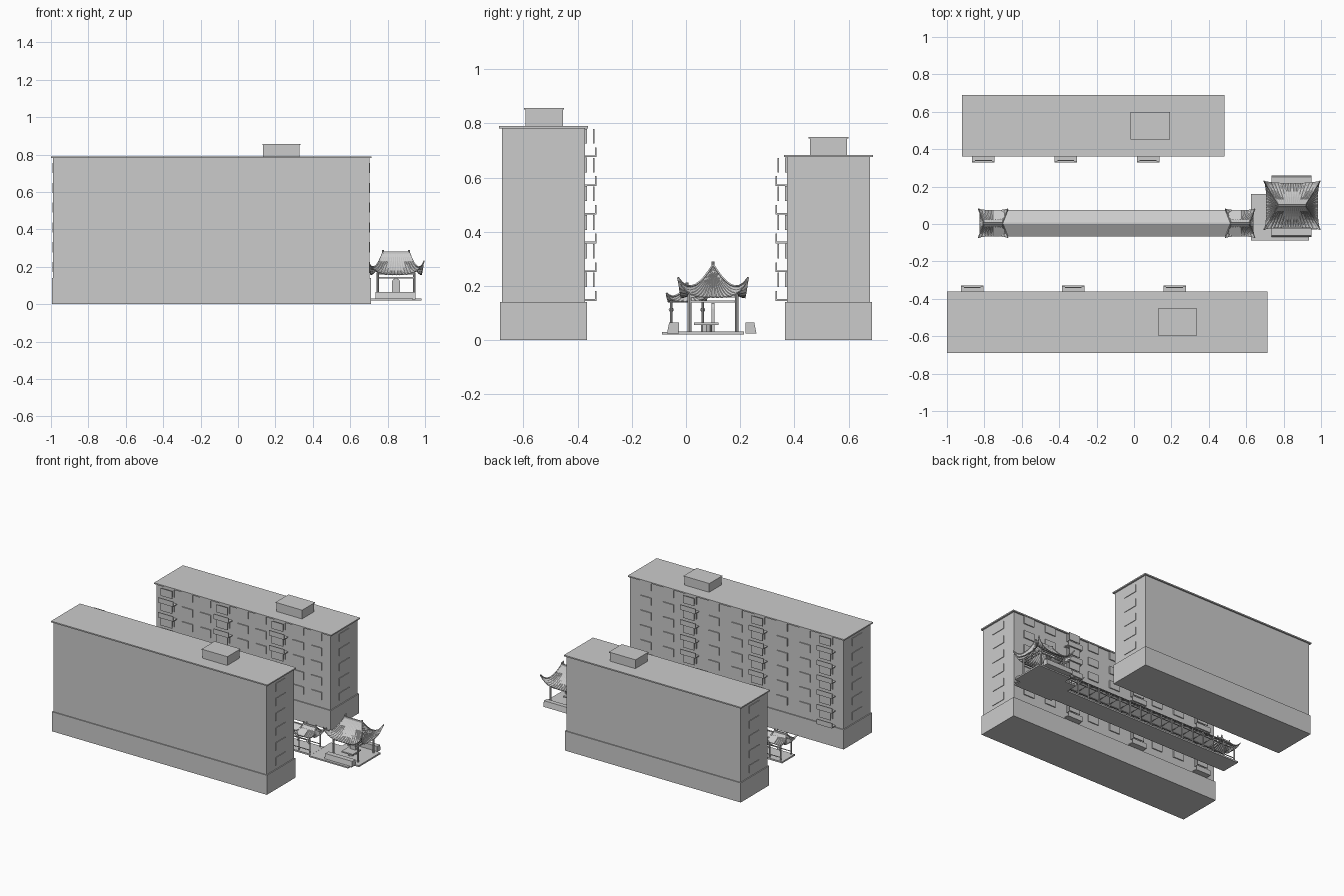
import bpy, bmesh
from math import radians
from mathutils import Matrix, Vector

if "Cube" in bpy.data.objects:
    bpy.data.objects.remove(bpy.data.objects["Cube"])

grey = bpy.data.materials.new("plain grey")
grey.use_nodes = True
grey.diffuse_color = (0.6, 0.6, 0.6, 1)
grey.node_tree.nodes["Principled BSDF"].inputs["Base Color"].default_value = (0.6, 0.6, 0.6, 1)


def finish(name, bm):
    bmesh.ops.recalc_face_normals(bm, faces=bm.faces)
    mesh = bpy.data.meshes.new(name)
    bm.to_mesh(mesh)
    bm.free()
    mesh.materials.append(grey)
    ob = bpy.data.objects.new(name, mesh)
    bpy.context.collection.objects.link(ob)
    return ob


def add_box(bm, x0, x1, y0, y1, z0, z1):
    m = Matrix.LocRotScale(Vector((x0 + x1, y0 + y1, z0 + z1)) / 2, None,
                           Vector((x1 - x0, abs(y1 - y0), z1 - z0)))
    return bmesh.ops.create_cube(bm, size=1, matrix=m)["verts"]


def boxes(name, items):
    bm = bmesh.new()
    for item in items:
        add_box(bm, *item)
    return finish(name, bm)


def add_post(bm, x, y, z0, z1, r):
    bmesh.ops.create_cone(bm, cap_ends=True, segments=8, radius1=r, radius2=r, depth=z1 - z0,
                          matrix=Matrix.Translation((x, y, (z0 + z1) / 2)))


def add_bar(bm, a, b, r):
    a, b = Vector(a), Vector(b)
    rot = (b - a).to_track_quat('Z', 'Y').to_matrix().to_4x4()
    bmesh.ops.create_cone(bm, cap_ends=True, segments=4, radius1=r, radius2=r,
                          depth=(b - a).length, matrix=Matrix.Translation((a + b) / 2) @ rot)


# Apartment blocks: side is the direction of the courtyard facade along y
def block(name, x0, x1, y0, y1, side, floors, stacks, bay, hut):
    top = 0.145 + 0.106 * floors
    boxes(name + "_base", [(x0 + .005, x1 - .005, y0 + .003, y1 - .003, 0, 0.14)])
    boxes(name + "_walls", [(x0 + .012, x1 - .012, y0 + .01, y1 - .01, 0.14, top)])
    boxes(name + "_roof_slab", [(x0, x1, y0, y1, top, top + .009)])
    hx0, hx1, hy0, hy1 = hut
    boxes(name + "_roof_hut", [
        (hx0 + .005, hx1 - .005, hy0 + .005, hy1 - .005, top + .009, top + .07),
        (hx0, hx1, hy0, hy1, top + .07, top + .075)])

    wall = y1 - .01 if side > 0 else y0 + .01
    mid = (y0 + y1) / 2

    def span(a, b):
        return tuple(sorted((wall + side * a, wall + side * b)))

    end_windows, windows, slabs, parapets, panels = [], [], [], [], []
    for k in range(floors):
        z = 0.145 + 0.106 * k
        for x in (x0 + .012, x1 - .012):
            end_windows.append((x - .004, x + .004, mid - .056, mid + .056, z + .026, z + .08))
        for s in stacks:
            for j in range(3):
                x = s + bay * j
                windows.append((x - .042, x + .042, *span(-.002, .007), z + .05, z + .106 - .001))
            slabs.append((s - .06, s + .06, *span(0, .041), z, z + .006))
            parapets.append((s - .06, s + .06, *span(.036, .042), z, z + .036))
            panels.append((s - .045, s + .045, *span(.029, .034), z + .05, z + .104))
    boxes(name + "_end_windows", end_windows)
    boxes(name + "_courtyard_windows", windows)
    boxes(name + "_balcony_floors", slabs)
    boxes(name + "_balcony_parapets", parapets)
    boxes(name + "_balcony_panels", panels)


block("front_block", -1, 0.715, -0.69, -0.362, 1, 6, (-0.865, -0.325, 0.217), 0.18,
      (0.13, 0.335, -0.598, -0.45))
block("back_block", -0.92, 0.485, 0.362, 0.69, -1, 5, (-0.805, -0.365, 0.075), 0.145,
      (-0.02, 0.192, 0.453, 0.6))


# Curved hip roof with ribbed tiles and lifted corners
def curved_roof(name, cx, cy, hx, hy, ridge, eave, peak, lift, ribs):
    bm = bmesh.new()
    rows, cols = 8, ribs * 2
    for sx, sy in ((0, -1), (0, 1), (-1, 0), (1, 0)):
        grid = []
        for i in range(rows + 1):
            v = i / rows
            line = []
            for j in range(cols + 1):
                t = 2 * j / cols - 1
                flare = 0.92 + 0.08 * abs(t) ** 3
                if sy:
                    start, end = Vector((ridge * t, 0)), Vector((hx * t, sy * hy * flare))
                else:
                    start, end = Vector((sx * ridge, 0)), Vector((sx * hx * flare, hy * t))
                p = start.lerp(end, v)
                z = eave + (peak - eave) * (1 - v) ** 1.8 + lift * abs(t) ** 4 * v ** 3
                z += 0.003 * (j % 2) * min(1, 4 * v)
                line.append(bm.verts.new((cx + p.x, cy + p.y, z)))
            grid.append(line)
        for a, b in zip(grid, grid[1:]):
            for j in range(cols):
                bm.faces.new((a[j], a[j + 1], b[j + 1], b[j]))
    bmesh.ops.remove_doubles(bm, verts=bm.verts, dist=0.0002)
    ob = finish(name, bm)
    solid = ob.modifiers.new("thickness", 'SOLIDIFY')
    solid.thickness = 0.004
    # Ridge beam with raised ends, and hip ribs following the corners
    bm = bmesh.new()
    add_box(bm, cx - ridge, cx + ridge, cy - .004, cy + .004, peak - .006, peak + .006)
    for sx in (-1, 1):
        add_post(bm, cx + sx * ridge, cy, peak - .005, peak + .014, .005)
        for sy in (-1, 1):
            pts = []
            for i in range(rows + 1):
                v = i / rows
                pts.append((cx + sx * (ridge + (hx - ridge) * v), cy + sy * hy * v,
                            eave + (peak - eave) * (1 - v) ** 1.8 + lift * v ** 3 + .003))
            for a, b in zip(pts, pts[1:]):
                add_bar(bm, a, b, .004)
    finish(name + "_ridges", bm)


# Garden pavilion
PX, PY = 0.845, 0.1
boxes("pavilion_platform", [(0.715, 0.98, -0.03, 0.215, 0.02, 0.031),
                            (0.625, 0.935, -0.088, 0.16, 0.02, 0.03)])
curved_roof("pavilion_roof", PX, PY, 0.15, 0.13, 0.07, 0.158, 0.276, 0.07, 16)
bm = bmesh.new()
for x in (0.747, 0.943):
    for y in (0.013, 0.187):
        add_post(bm, x, y, 0.03, 0.17, .007)
for z in (0.138, 0.158):
    for y in (0.013, 0.187):
        add_box(bm, 0.747, 0.943, y - .003, y + .003, z, z + .008)
    for x in (0.747, 0.943):
        add_box(bm, x - .003, x + .003, 0.013, 0.187, z, z + .008)
finish("pavilion_frame", bm)

# Sloped blocks on the two open sides
bm = bmesh.new()
for y0, y1, inward in ((-0.07, -0.025, 1), (0.22, 0.26, -1)):
    for vert in add_box(bm, 0.735, 0.95, y0, y1, 0.025, 0.065):
        outer = vert.co.y < (y0 + y1) / 2 if inward > 0 else vert.co.y > (y0 + y1) / 2
        if vert.co.z > 0.05 and outer:
            vert.co.y += inward * .008
finish("pavilion_steps", bm)

# Arched tablet and table inside
bm = bmesh.new()
add_box(bm, PX - .022, PX + .022, PY - .006, PY + .006, 0.03, 0.115)
bmesh.ops.create_cone(bm, cap_ends=True, segments=20, radius1=.022, radius2=.022, depth=.012,
                      matrix=Matrix.Translation((PX, PY, 0.115)) @ Matrix.Rotation(radians(90), 4, 'X'))
finish("arched_tablet", bm)
bm = bmesh.new()
add_post(bm, PX, 0.075, 0.03, 0.055, .02)
add_box(bm, PX - .045, PX + .045, 0.03, 0.12, 0.055, 0.064)
finish("pavilion_table", bm)

# Covered corridor
C0, C1 = -0.815, 0.63
boxes("corridor_floor", [(C0, C1, -0.068, 0.075, 0.02, 0.031)])
bm = bmesh.new()
ends = [[bm.verts.new((x, y, z)) for y, z in
         ((-0.066, 0.145), (0.004, 0.186), (0.075, 0.145), (0.075, 0.141), (0.004, 0.181), (-0.066, 0.141))]
        for x in (-0.75, 0.57)]
for i in range(6):
    j = (i + 1) % 6
    bm.faces.new((ends[0][i], ends[0][j], ends[1][j], ends[1][i]))
for e in ends:
    bm.faces.new((e[0], e[1], e[4], e[5]))
    bm.faces.new((e[1], e[2], e[3], e[4]))
finish("corridor_roof", bm)
boxes("corridor_ridge", [(-0.75, 0.57, 0.001, 0.007, 0.182, 0.19)])
for name, x in (("right_end_roof", -0.753), ("left_end_roof", 0.567)):
    curved_roof("corridor_" + name, x, 0.004, 0.078, 0.077, 0.048, 0.142, 0.198, 0.028, 9)

# Corridor posts, rails, frieze lattice, roof ties and lanterns
posts, lattice, lanterns = bmesh.new(), bmesh.new(), bmesh.new()
bays = 16
step = (C1 - C0 - 0.04) / bays
for i in range(bays + 1):
    x = C0 + 0.02 + step * i
    add_bar(posts, (x, -0.055, 0.142), (x, 0.062, 0.142), .003)
    for y in (-0.055, 0.062):
        add_post(posts, x, y, 0.03, 0.147, .0045)
        if i < bays:
            add_bar(lattice, (x, y, 0.122), (x + step / 2, y, 0.14), .0018)
            add_bar(lattice, (x + step / 2, y, 0.14), (x + step, y, 0.122), .0018)
        if i in (0, bays):
            bmesh.ops.create_uvsphere(lanterns, u_segments=10, v_segments=6, radius=.009,
                                      matrix=Matrix.Translation((x + (.02 if i == 0 else -.02), y, 0.112)))
for y in (-0.055, 0.062):
    for z in (0.05, 0.12, 0.14):
        add_box(lattice, C0 + .02, C1 - .02, y - .0025, y + .0025, z, z + .004)
finish("corridor_posts", posts)
finish("corridor_lattice", lattice)
finish("corridor_lanterns", lanterns)
